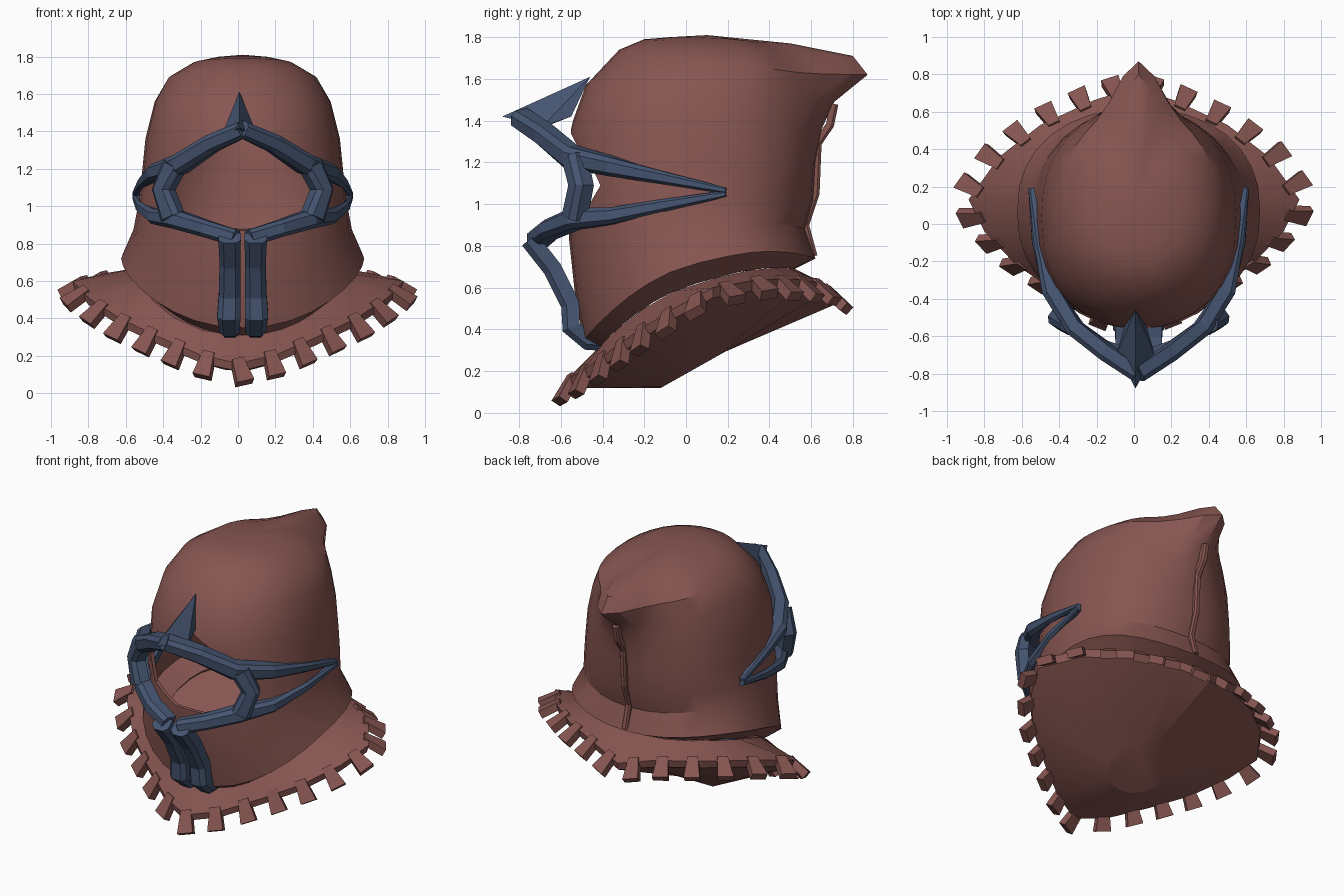
import bpy, bmesh, math
from mathutils import Vector

if "Cube" in bpy.data.objects:
    bpy.data.objects.remove(bpy.data.objects["Cube"])


def material(name, rgb):
    m = bpy.data.materials.new(name)
    m.diffuse_color = (*rgb, 1)
    m.use_nodes = True
    m.node_tree.nodes["Principled BSDF"].inputs["Base Color"].default_value = m.diffuse_color
    return m


CLOTH = material("red_brown_cloth", (0.24, 0.092, 0.082))
METAL = material("slate_blue_metal", (0.06, 0.09, 0.165))
SHIFT = 0.025          # hood and frame sit slightly off the cape centre


def finish(name, bm, mat, smooth=None, dx=0.0):
    bmesh.ops.recalc_face_normals(bm, faces=bm.faces)
    me = bpy.data.meshes.new(name)
    bm.to_mesh(me)
    bm.free()
    ob = bpy.data.objects.new(name, me)
    bpy.context.collection.objects.link(ob)
    me.materials.append(mat)
    ob.location.x = dx
    if smooth:
        activate(ob)
        bpy.ops.object.shade_smooth_by_angle(angle=math.radians(smooth))
    return ob


def activate(ob):
    bpy.ops.object.select_all(action='DESELECT')
    ob.select_set(True)
    bpy.context.view_layer.objects.active = ob


def bridge(bm, a, b):
    n = len(a)
    for i in range(n):
        bm.faces.new((a[i], a[(i + 1) % n], b[(i + 1) % n], b[i]))


def hood_point(ring, a):
    """Point on a tilted, squarish ring; a = 0 is the front, pi the back."""
    yf, zf, yb, zb, w, zs, tip = ring
    s, c = math.sin(a), math.cos(a)
    x = w * math.copysign(abs(s) ** 0.95, s)
    mid = (yf + yb) / 2
    y = mid - (yb - yf) / 2 * math.copysign(abs(c) ** 0.85, c)
    y += tip * math.exp(-((a - math.pi) / 0.35) ** 2)
    z = zs + (zf - zb) / 2 * c + ((zf + zb) / 2 - zs) * c * c
    return Vector((x, y, z))


# Hood: front y/z, back y/z, half width, side z, peak pull at the back
RINGS = [
    (-0.42, 0.31, 0.52, 0.69, 0.52, 0.62, 0),
    (-0.49, 0.35, 0.62, 0.74, 0.65, 0.72, 0),
    (-0.53, 0.55, 0.57, 0.88, 0.585, 0.87, 0),
    (-0.56, 0.83, 0.61, 1.02, 0.56, 1.00, 0),
    (-0.56, 1.10, 0.62, 1.20, 0.54, 1.16, 0),
    (-0.56, 1.35, 0.62, 1.36, 0.52, 1.36, 0.03),
    (-0.48, 1.57, 0.61, 1.49, 0.47, 1.56, 0.10),
    (-0.32, 1.74, 0.60, 1.62, 0.40, 1.68, 0.27),
    (-0.20, 1.79, 0.52, 1.71, 0.27, 1.76, 0.28),
    (-0.08, 1.80, 0.38, 1.77, 0.14, 1.795, 0.12),
]
N = 32
bm = bmesh.new()
loops = [[bm.verts.new(hood_point(r, 2 * math.pi * i / N)) for i in range(N)] for r in RINGS]
for a, b in zip(loops, loops[1:]):
    bridge(bm, a, b)
pole = bm.verts.new((0, 0.1, 1.81))
for i in range(N):
    bm.faces.new((loops[-1][i], loops[-1][(i + 1) % N], pole))
hood = finish("hood", bm, CLOTH, dx=SHIFT)

# Face opening cut through the thickened hood
bm = bmesh.new()
outline = [(0, 1.40), (0.30, 1.23), (0.39, 1.09), (0.3, 0.95), (0.1, 0.87),
           (-0.1, 0.87), (-0.3, 0.95), (-0.39, 1.09), (-0.30, 1.23)]
front = [bm.verts.new((x, -1.0, z)) for x, z in outline]
back = [bm.verts.new((x, -0.2, z)) for x, z in outline]
bridge(bm, front, back)
bm.faces.new(front)
bm.faces.new(back)
cutter = finish("opening_cutter", bm, CLOTH, dx=SHIFT)
cutter.hide_render = True
activate(hood)
mod = hood.modifiers.new("thickness", 'SOLIDIFY')
mod.thickness = 0.025
cut = hood.modifiers.new("opening", 'BOOLEAN')
cut.object = cutter
cut.operation = 'DIFFERENCE'
for m in ("thickness", "opening"):
    bpy.ops.object.modifier_apply(modifier=m)
bpy.data.objects.remove(cutter)
bpy.ops.object.shade_smooth_by_angle(angle=math.radians(32))


def bar(bm, pts, thick, side=None):
    """Bevelled strip along points (x, y, z, half width), ridge facing outward."""
    centre = Vector((0, 0.1, 0.95))
    P = [Vector(p[:3]) for p in pts]
    prev = None
    for i, p in enumerate(P):
        t = (P[min(i + 1, len(P) - 1)] - P[max(i - 1, 0)]).normalized()
        out = p - centre
        if side:
            b = Vector(side)
            n = t.cross(b).normalized()
            if n.dot(out) < 0:
                n = -n
        else:
            out.z = 0
            n = (out - t * out.dot(t)).normalized()
            b = t.cross(n)
        h = pts[i][3]
        k = min(thick, h * 2) / 2
        ring = [bm.verts.new(p + b * u * h + n * v * k)
                for u, v in ((-1, -1), (1, -1), (1, 0.4), (0.55, 1), (-0.55, 1), (-1, 0.4))]
        if prev:
            bridge(bm, prev, ring)
        else:
            bm.faces.new(ring)
        prev = ring
    bm.faces.new(prev)


# Face frame: brow and upper arm, cheek, lower rim and arm, chin column
PARTS = {
    "frame_brow": ([(0, -0.80, 1.41, 0.045), (0.17, -0.69, 1.335, 0.05), (0.34, -0.56, 1.225, 0.055),
                    (0.47, -0.36, 1.18, 0.045), (0.53, -0.1, 1.125, 0.03), (0.575, 0.19, 1.065, 0.015)], None),
    "frame_cheek": ([(0.37, -0.54, 1.22, 0.06), (0.43, -0.51, 1.09, 0.055), (0.38, -0.54, 0.94, 0.06)], None),
    "frame_lower_rim": ([(0.04, -0.72, 0.83, 0.045), (0.2, -0.66, 0.88, 0.045), (0.36, -0.54, 0.93, 0.05),
                         (0.47, -0.35, 0.945, 0.04), (0.54, -0.1, 0.995, 0.03), (0.575, 0.19, 1.05, 0.015)], None),
    "frame_chin_column": ([(0.07, -0.75, 0.83, 0.06), (0.068, -0.64, 0.69, 0.055), (0.07, -0.555, 0.52, 0.058),
                           (0.074, -0.55, 0.41, 0.062), (0.07, -0.47, 0.345, 0.055), (0.065, -0.37, 0.34, 0.05)],
                          (1, 0, 0)),
}
for name, (pts, side) in PARTS.items():
    bm = bmesh.new()
    for s in (1, -1):
        bar(bm, [(s * x, y, z, h) for x, y, z, h in pts], 0.09, side)
    finish(name, bm, METAL, dx=SHIFT)

# Pointed beak above the brow
bm = bmesh.new()
for p in [(0, -0.46, 1.61), (0, -0.88, 1.42), (0, -0.64, 1.385), (0.1, -0.69, 1.37), (-0.1, -0.69, 1.37),
          (0.06, -0.55, 1.42), (-0.06, -0.55, 1.42)]:
    bm.verts.new(p)
bmesh.ops.convex_hull(bm, input=bm.verts)
finish("frame_beak", bm, METAL, dx=0.008)

# Raised seam down the back of the hood
bm = bmesh.new()
bar(bm, [(0, 0.71, 1.48, 0.02), (0, 0.69, 1.38, 0.022), (0, 0.63, 1.29, 0.02), (0, 0.62, 1.05, 0.02),
         (0, 0.57, 0.9, 0.02), (0, 0.61, 0.75, 0.02)], 0.04, (1, 0, 0))
finish("back_seam", bm, CLOTH, dx=SHIFT)

# Cape: right half of the rim, front to back, then mirrored
HALF = [(0, -0.57, 0.16), (0.2, -0.49, 0.205), (0.42, -0.36, 0.30), (0.63, -0.22, 0.40), (0.8, -0.04, 0.51),
        (0.885, 0.13, 0.60), (0.72, 0.36, 0.64), (0.5, 0.53, 0.64), (0.22, 0.66, 0.62), (0, 0.73, 0.57)]
rim = [Vector(p) for p in HALF] + [Vector((-x, y, z)) for x, y, z in HALF[-2:0:-1]]
M = len(rim)
angles = [2 * math.pi * i / M for i in range(M)]
inner = [hood_point(RINGS[0], a) for a in angles]
bm = bmesh.new()
top = [bm.verts.new(p) for p in inner]
edge = [bm.verts.new(p) for p in rim]
low = [bm.verts.new(p * 0.985 - Vector((0, 0, 0.04))) for p in rim]
neck = [bm.verts.new((0.2 * math.sin(a), 0.04 - 0.16 * math.cos(a), 0.21 - 0.09 * math.cos(a))) for a in angles]
bridge(bm, top, edge)
bridge(bm, edge, low)
bridge(bm, low, neck)
bm.faces.new(neck)
finish("cape", bm, CLOTH, smooth=25)

# Flared tabs spaced evenly along the rim
TABS = 25
lengths = [(rim[(i + 1) % M] - rim[i]).length for i in range(M)]
bm = bmesh.new()
for k in range(TABS):
    d, i = (k + 0.04) / TABS * sum(lengths), 0
    while d > lengths[i]:
        d -= lengths[i]
        i += 1
    j, f = (i + 1) % M, d / lengths[i]
    p = rim[i].lerp(rim[j], f)
    t = (rim[j] - rim[i]).normalized()
    out = (p - inner[i].lerp(inner[j], f)).normalized() + Vector((0, 0, -0.35))
    out = (out - t * out.dot(t) * 0.8).normalized()
    n = out.cross(t).normalized()
    if n.z < 0:
        n = -n
    ends = []
    for along, half in ((-0.03, 0.032), (0.115, 0.05)):
        c = p + out * along
        ends.append([bm.verts.new(c + t * half * u + n * v)
                     for u, v in ((-1, 0.005), (1, 0.005), (1, -0.045), (-1, -0.045))])
    bridge(bm, *ends)
    bm.faces.new(ends[0])
    bm.faces.new(ends[1])
finish("cape_tabs", bm, CLOTH)
